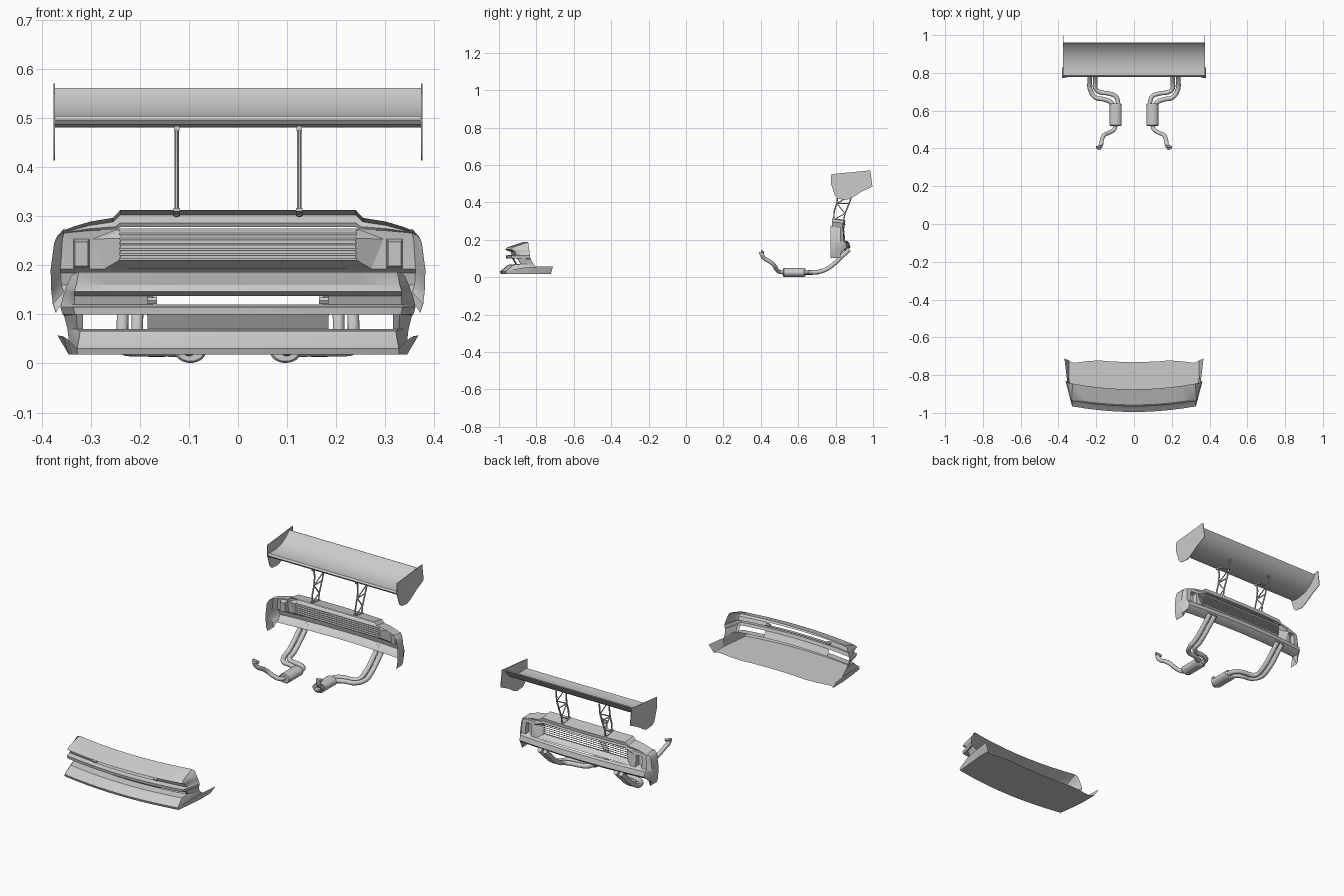
import bpy, bmesh, math
from mathutils import Vector

if "Cube" in bpy.data.objects:
    bpy.data.objects.remove(bpy.data.objects["Cube"])


def finish(ob, angle=30):
    bpy.ops.object.select_all(action='DESELECT')
    ob.select_set(True)
    bpy.context.view_layer.objects.active = ob
    bpy.ops.object.shade_smooth_by_angle(angle=math.radians(angle))
    return ob


def mesh(name, verts, faces, angle=30):
    me = bpy.data.meshes.new(name)
    me.from_pydata([tuple(v) for v in verts], [], faces)
    bm = bmesh.new()
    bm.from_mesh(me)
    bmesh.ops.remove_doubles(bm, verts=bm.verts, dist=0.0004)
    bmesh.ops.recalc_face_normals(bm, faces=bm.faces)
    bm.to_mesh(me)
    bm.free()
    ob = bpy.data.objects.new(name, me)
    bpy.context.collection.objects.link(ob)
    return finish(ob, angle)


def sheet(name, rows, skip=()):
    """Mirrored skin through half-rows; skip holds (row, column) holes."""
    verts, faces = [], []
    n = len(rows[0])
    for s in (1, -1):
        o = len(verts)
        verts += [(s * x, y, z) for r in rows for x, y, z in r]
        for i in range(len(rows) - 1):
            for j in range(n - 1):
                if (i, j) not in skip:
                    a = o + i * n + j
                    f = [a, a + 1, a + n + 1, a + n]
                    faces.append(f if s > 0 else f[::-1])
    return mesh(name, verts, faces)


def ring(name, outer, inner, cap=False):
    n = len(outer)
    faces = [[i, (i + 1) % n, n + (i + 1) % n, n + i] for i in range(n)]
    if cap:
        faces.append(list(range(n, 2 * n)))
    return mesh(name, list(outer) + list(inner), faces)


def prism(name, yz, x0, x1, angle=30):
    n = len(yz)
    v = [(x0, y, z) for y, z in yz] + [(x1, y, z) for y, z in yz]
    f = [list(range(n)), list(range(2 * n - 1, n - 1, -1))]
    f += [[i, (i + 1) % n, n + (i + 1) % n, n + i] for i in range(n)]
    return mesh(name, v, f, angle)


def pipe(name, pts, r, smooth=True):
    cu = bpy.data.curves.new(name, 'CURVE')
    cu.dimensions = '3D'
    cu.bevel_depth, cu.use_fill_caps = r, True
    cu.bevel_resolution = 3 if smooth else 1
    cu.resolution_u = 6
    sp = cu.splines.new('BEZIER')
    sp.bezier_points.add(len(pts) - 1)
    for b, p in zip(sp.bezier_points, pts):
        b.co = p
        b.handle_left_type = b.handle_right_type = 'AUTO' if smooth else 'VECTOR'
    if not smooth:
        cu.resolution_u = 1
    ob = bpy.data.objects.new(name, cu)
    bpy.context.collection.objects.link(ob)
    bpy.ops.object.select_all(action='DESELECT')
    ob.select_set(True)
    bpy.context.view_layer.objects.active = ob
    bpy.ops.object.convert(target='MESH')
    return finish(bpy.context.object, 40)


# Front bumper: centre y, z, corner x, then rear edge of the side wall (x, y, z)
front = [(-.875, .187, .325, .340, -.842, .180), (-.955, .160, .330, .350, -.840, .157),
         (-.966, .147, .334, .353, -.838, .147), (-.945, .138, .334, .357, -.837, .138),
         (-.938, .120, .334, .361, -.835, .120), (-.964, .115, .336, .362, -.834, .115),
         (-.962, .100, .332, .358, -.832, .100), (-.930, .100, .330, .355, -.831, .098),
         (-.912, .070, .328, .348, -.815, .070), (-.955, .066, .322, .347, -.810, .064),
         (-.968, .052, .324, .346, -.800, .054), (-.995, .031, .328, .346, -.800, .031),
         (-.990, .018, .328, .345, -.800, .018)]
rows = []
for y, z, cx, wx, wy, wz in front:
    row = [(x, y + .03 * (x / cx) ** 2, z) for x in (0, .06, .12, .185, .255, .316, cx)]
    c = Vector(row[-1])
    w = Vector((wx, wy, wz))
    rows.append(row + [tuple(c.lerp(w, .5)), tuple(w)])
slot = {(3, j) for j in range(3)}
intakes = {(7, j) for j in (3, 4)}
sheet("front_bumper", rows, slot | intakes)

# Splitter floor with flared side fins
edge = rows[-1]
back_y = [-.732, -.730, -.728, -.722, -.727, -.735, -.733, -.728, -.722]
sheet("splitter_floor", [edge, [(x, y, .018) for (x, _, _), y in zip(edge, back_y)]])
sheet("splitter_fin", [[(.328, -.962, .018), (.338, -.88, .018), (.345, -.80, .018), (.345, -.722, .018)],
                       [(.328, -.965, .031), (.348, -.88, .050), (.358, -.80, .056), (.368, -.712, .057)]])
# Fog lamp brackets at the slot ends
for s in (1, -1):
    pipe("slot_bracket", [(s * .165, -.93, .128), (s * .185, -.93, .128)], .008, False)

# Rear panel: y, z, recess edge x, corner x, side wall x, wall z, outer drop
rear = [(.780, .313, .255, .352, .356, .273, 1), (.852, .303, .255, .352, .360, .268, .9),
        (.850, .287, .250, .354, .364, .264, .5), (.855, .278, .246, .355, .368, .260, .3),
        (.858, .254, .297, .358, .374, .246, 0), (.862, .193, .272, .362, .381, .193, 0),
        (.872, .185, .268, .362, .381, .184, 0), (.879, .160, .262, .360, .380, .150, 0),
        (.862, .145, .262, .356, .377, .122, 0), (.835, .138, .262, .350, .371, .104, 0)]
drops = (0, 0, 0, .016, .024, .034, .040)
rows = []
for k, (y, z, xe, cx, wx, wz, d) in enumerate(rear):
    row = [(x, y - (0 if k == 0 else .018) * (x / .36) ** 2, z - d * q)
           for x, q in zip((0, .12, min(.24, xe - .004), xe, .303, .336, cx), drops)]
    mid = (wx, .778 if k == 0 else .825, wz)
    rows.append(row + [mid, (wx + .001, .773, wz)])
recess = {(i, j) for i in (3, 4) for j in range(3)}
sheet("rear_panel", rows, recess | {(4, 4)})

# Tapered grille recess
right = [rows[3][3], rows[4][3], rows[5][3]]
outer = right + [(-x, y, z) for x, y, z in right[::-1]]
inner = [(s * .24, .825, z) for s, z in ((1, .27), (1, .255), (1, .212), (-1, .212), (-1, .255), (-1, .27))]
ring("grille_recess", outer, inner)
# Overlapping grille louvres
for i in range(6):
    z = .210 + i * .0104
    prism("grille_louvre", [(.822, z), (.838, z + .010), (.838, z + .013), (.822, z + .004)], -.242, .242)

# Tail lamp pockets
pocket = [rows[4][4], rows[4][5], rows[5][5], rows[5][4]]
mid = sum((Vector(p) for p in pocket), Vector()) / 4
for s in (1, -1):
    out = [Vector((s * p[0], p[1], p[2])) for p in pocket]
    c = Vector((s * mid.x, mid.y, mid.z))
    inn = [c.lerp(p, .8) - Vector((0, .022, 0)) for p in out]
    ring("tail_lamp_pocket", out, inn, True)

# Wing blade
prism("wing_blade", [(.778, .497), (.785, .505), (.81, .503), (.85, .504), (.893, .515), (.925, .533),
                     (.945, .549), (.957, .562), (.962, .560), (.95, .541), (.925, .515), (.89, .494),
                     (.85, .483), (.81, .481), (.786, .487)], -.374, .374, 25)
for s in (1, -1):
    # Wing endplates
    prism("wing_endplate", [(.777, .551), (.985, .571), (.997, .485), (.935, .455), (.885, .423),
                            (.86, .414), (.815, .418), (.797, .435), (.775, .50)], s * .373, s * .376)
    # Lattice wing stands
    x = s * .125
    fr = [(x, .790, .308), (x, .792, .35), (x, .806, .395), (x, .812, .438), (x, .806, .484)]
    bk = [(x, .842, .300), (x, .850, .34), (x, .872, .395), (x, .888, .438), (x, .895, .494)]
    pipe("wing_stand_front_rail", fr, .0042, False)
    pipe("wing_stand_rear_rail", bk, .0042, False)
    for i in range(4):
        ends = (fr[i], bk[i + 1]) if i % 2 == 0 else (bk[i], fr[i + 1])
        pipe("wing_stand_brace", ends, .003, False)
    pipe("wing_stand_crossbar", (fr[2], bk[2]), .003, False)
    prism("wing_stand_foot", [(.782, .310), (.85, .301), (.85, .306), (.782, .317)], x - .007, x + .007)
    prism("wing_stand_head", [(.795, .474), (.83, .474), (.83, .484), (.795, .484)], x - .006, x + .006)

    # Twin rear exhaust pipes
    for d in (-.015, .015):
        pipe("exhaust_tailpipe", [(s * (.22 + d), .872, .148), (s * (.22 + d), .845, .122),
                                  (s * (.22 + d), .755, .045), (s * (.218 + d), .715, .030),
                                  (s * (.195 + d * .6), .685 - d, .026), (s * (.145 + d), .675 - d, .026),
                                  (s * (.110 + d * .9), .660 - d, .025), (s * (.097 + d), .63, .025)], .012)
    # Oval muffler
    n = 24
    prof = [(.518, .85), (.523, 1), (.632, 1), (.638, .85)]
    v = [(s * .097 + .032 * k * math.cos(t * math.tau / n), y, .025 + .024 * k * math.sin(t * math.tau / n))
         for y, k in prof for t in range(n)]
    f = [[i * n + t, i * n + (t + 1) % n, (i + 1) * n + (t + 1) % n, (i + 1) * n + t]
         for i in range(3) for t in range(n)]
    mesh("muffler", v, f + [list(range(n)), list(range(3 * n, 4 * n))])
    # Forward pipe and flange
    pipe("exhaust_front_pipe", [(s * .097, .525, .025), (s * .106, .50, .029), (s * .130, .484, .042),
                                (s * .158, .470, .065), (s * .170, .445, .086), (s * .174, .420, .100),
                                (s * .184, .405, .120), (s * .184, .401, .136)], .011)
    pipe("exhaust_flange", [(s * .168, .412, .132), (s * .200, .406, .140)], .007, False)
